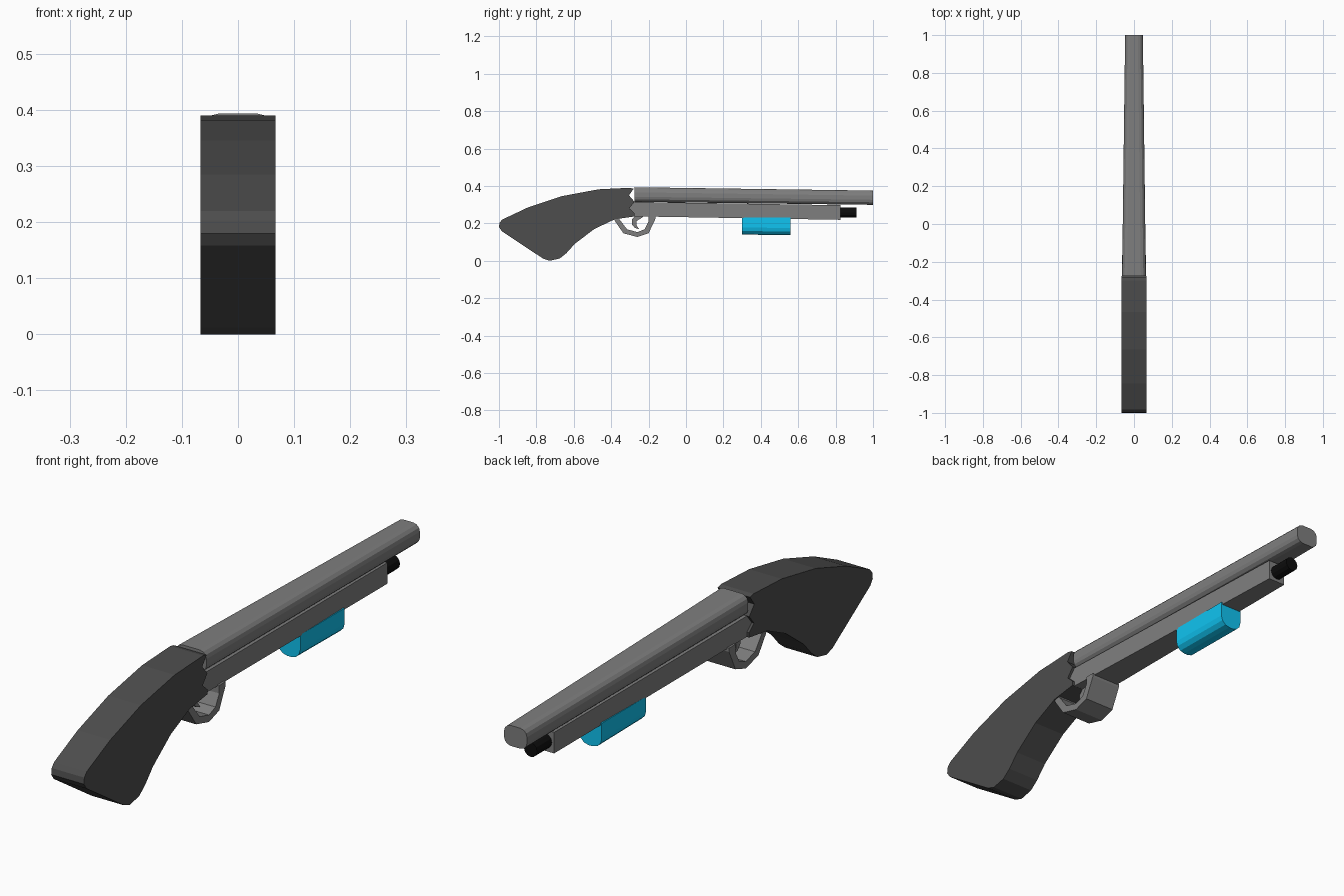
import bpy, bmesh, math

if "Cube" in bpy.data.objects:
    bpy.data.objects.remove(bpy.data.objects["Cube"])


def material(name, r, g, b):
    m = bpy.data.materials.new(name)
    m.diffuse_color = (r, g, b, 1)
    m.use_nodes = True
    m.node_tree.nodes["Principled BSDF"].inputs["Base Color"].default_value = m.diffuse_color
    return m


def loft(name, rings, mat):
    """Skin matching closed rings of points and cap both ends."""
    bm = bmesh.new()
    loops = [[bm.verts.new(p) for p in ring] for ring in rings]
    n = len(loops[0])
    for a, b in zip(loops, loops[1:]):
        for i in range(n):
            j = (i + 1) % n
            bm.faces.new((a[i], a[j], b[j], b[i]))
    bm.faces.new(loops[0])
    bm.faces.new(loops[-1])
    bmesh.ops.recalc_face_normals(bm, faces=bm.faces)
    mesh = bpy.data.meshes.new(name)
    bm.to_mesh(mesh)
    bm.free()
    ob = bpy.data.objects.new(name, mesh)
    bpy.context.collection.objects.link(ob)
    mesh.materials.append(mat)
    return ob


def side_plate(name, profile, half, mat):
    """Extrude a (y, z) profile across x."""
    return loft(name, [[(x, y, z) for y, z in profile] for x in (-half, half)], mat)


def rounded(y, zc, hw, hh, r, steps=3):
    """Rounded rectangle cross-section at y."""
    pts = []
    for k, (sx, sz) in enumerate(((1, 1), (-1, 1), (-1, -1), (1, -1))):
        for i in range(steps + 1):
            a = math.radians(90 * (k + i / steps))
            pts.append((sx * (hw - r) + r * math.cos(a), y, zc + sz * (hh - r) + r * math.sin(a)))
    return pts


def rect(y, z0, z1, hw):
    return [(-hw, y, z0), (hw, y, z0), (hw, y, z1), (-hw, y, z1)]


dark = material("dark_grey", 0.075, 0.075, 0.075)
steel = material("steel_grey", 0.21, 0.21, 0.21)
black = material("black", 0.004, 0.004, 0.004)
cyan = material("cyan", 0.005, 0.55, 0.88)

# Stock with notched front edge
side_plate("stock", [
    (-1.0, 0.18), (-0.997, 0.203), (-0.983, 0.22), (-0.845, 0.285), (-0.665, 0.345), (-0.467, 0.382),
    (-0.30, 0.390), (-0.28, 0.385), (-0.305, 0.35), (-0.275, 0.315), (-0.303, 0.28),
    (-0.275, 0.255), (-0.275, 0.237), (-0.38, 0.222), (-0.49, 0.17), (-0.595, 0.09),
    (-0.64, 0.04), (-0.675, 0.012), (-0.73, 0.0), (-0.765, 0.012), (-0.985, 0.158)], 0.067, dark)

# Tapered barrel
loft("barrel", [rounded(-0.275, 0.354, 0.063, 0.039, 0.027),
                rounded(1.0, 0.337, 0.047, 0.038, 0.027)], steel)

# Tapered fore-end under the barrel
loft("fore_end", [rect(-0.31, 0.238, 0.315, 0.058), rect(0.825, 0.219, 0.297, 0.036)], steel)

# Magazine tube
loft("magazine_tube", [[(0.027 * math.cos(i * math.tau / 12), y, 0.257 + 0.027 * math.sin(i * math.tau / 12))
                        for i in range(12)] for y in (0.78, 0.912)], black)

# Round-bottomed hand grip
grip = []
for y, dz in ((0.30, 0.003), (0.56, 0.0)):
    low = [(0.008 * s + 0.038 * math.cos(math.radians(a)), y,
            0.175 + dz + 0.038 * math.sin(math.radians(a)))
           for s, angles in ((-1, (180, 210, 240, 270)), (1, (270, 300, 330, 360))) for a in angles]
    grip.append([(-0.046, y, 0.232)] + low + [(0.046, y, 0.232)])
loft("pump_grip", grip, cyan)

# Trigger guard band
side_plate("trigger_guard", [
    (-0.385, 0.235), (-0.38, 0.212), (-0.335, 0.147), (-0.26, 0.127), (-0.2, 0.147), (-0.163, 0.225),
    (-0.163, 0.24), (-0.2, 0.24), (-0.2, 0.21), (-0.222, 0.168), (-0.26, 0.153), (-0.315, 0.168),
    (-0.355, 0.22), (-0.355, 0.235)], 0.063, steel)

# Curved trigger
side_plate("trigger", [
    (-0.27, 0.24), (-0.29, 0.22), (-0.29, 0.195), (-0.275, 0.177), (-0.25, 0.168),
    (-0.265, 0.19), (-0.265, 0.212), (-0.235, 0.23), (-0.225, 0.24)], 0.02, steel)
